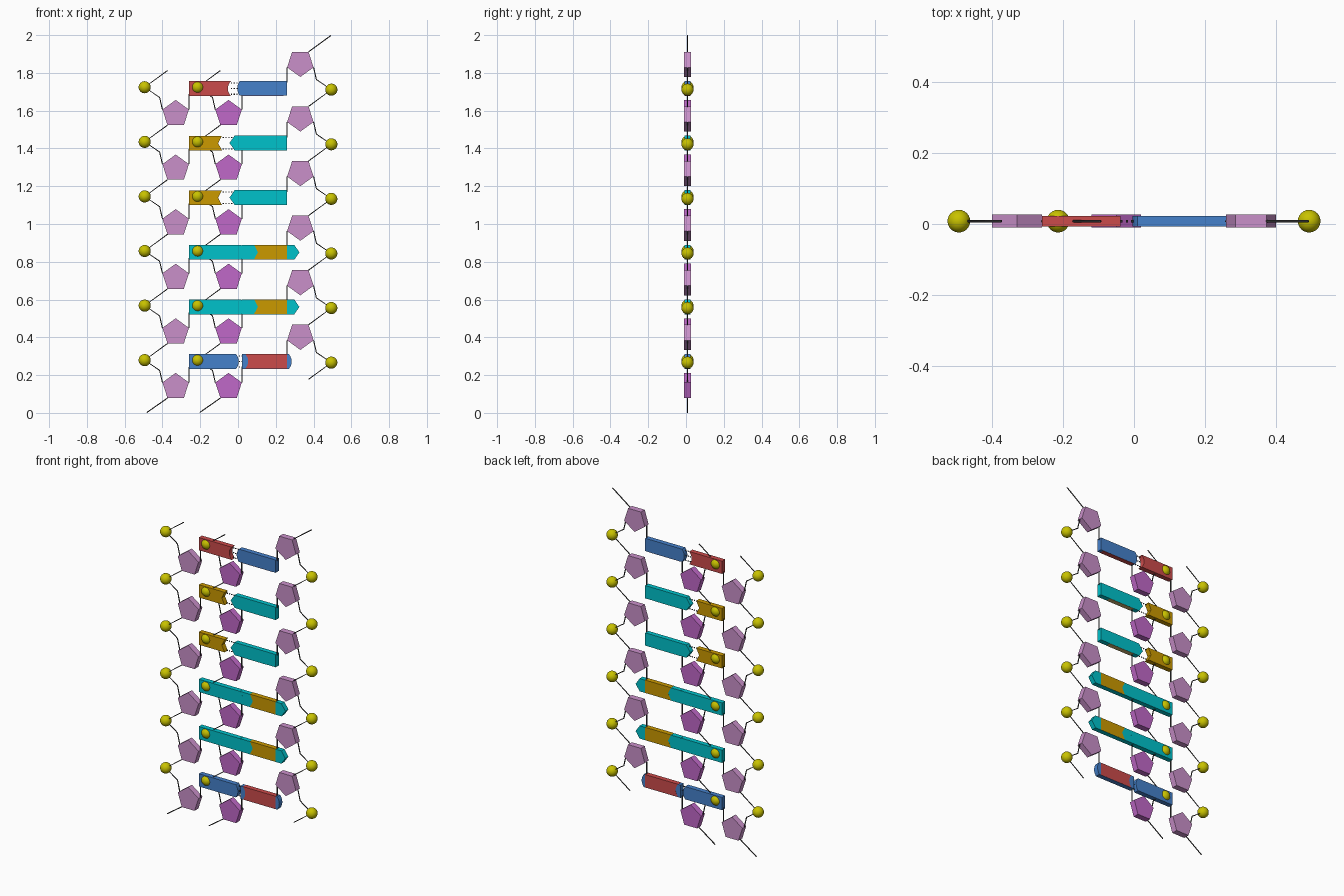
import bpy, bmesh, math

if "Cube" in bpy.data.objects:
    bpy.data.objects.remove(bpy.data.objects["Cube"])

Y = 0.008                      # common mid-plane
STEP, ROWS, TURN = 0.289, 6, 1.99
R = 0.0737                     # sugar pentagon radius


def material(name, r, g, b):
    m = bpy.data.materials.new(name)
    m.diffuse_color = (r, g, b, 1)
    m.use_nodes = True
    m.node_tree.nodes["Principled BSDF"].inputs["Base Color"].default_value = m.diffuse_color
    return m


SUGAR = material("pale_violet", 0.59, 0.28, 0.59)
SUGAR_MID = material("violet", 0.53, 0.14, 0.58)
YELLOW = material("yellow", 0.58, 0.54, 0.0)
DARK = material("dark_grey", 0.06, 0.06, 0.06)
BASE_MATS = {
    "G": material("blue", 0.06, 0.22, 0.60),
    "C": material("red", 0.60, 0.07, 0.07),
    "A": material("cyan", 0.0, 0.54, 0.60),
    "T": material("ochre", 0.60, 0.32, 0.0),
    "U": material("tan", 0.60, 0.45, 0.16),
}
NAMES = {"G": "round_tip_base", "C": "round_notch_base", "A": "point_tip_base",
         "T": "point_notch_base", "U": "point_notch_base_tan"}


def new_object(name, bm, mat):
    me = bpy.data.meshes.new(name)
    bmesh.ops.recalc_face_normals(bm, faces=bm.faces)
    bm.to_mesh(me)
    bm.free()
    me.materials.append(mat)
    ob = bpy.data.objects.new(name, me)
    bpy.context.collection.objects.link(ob)
    return ob


def prism(name, pts, depth, mat):
    """Extrude an x-z outline along y, centred on the mid-plane."""
    bm = bmesh.new()
    face = bm.faces.new([bm.verts.new((x, Y - depth / 2, z)) for x, z in pts])
    ext = bmesh.ops.extrude_face_region(bm, geom=[face])
    for v in ext["geom"]:
        if isinstance(v, bmesh.types.BMVert):
            v.co.y += depth
    return new_object(name, bm, mat)


def rods(name, paths):
    """Thin round links along x-z polylines."""
    cu = bpy.data.curves.new(name, "CURVE")
    cu.dimensions = "3D"
    cu.bevel_depth = 0.0032
    cu.bevel_resolution = 1
    cu.use_fill_caps = True
    for path in paths:
        s = cu.splines.new("POLY")
        s.points.add(len(path) - 1)
        for p, (x, z) in zip(s.points, path):
            p.co = (x, Y, z, 1)
    cu.materials.append(DARK)
    bpy.context.collection.objects.link(bpy.data.objects.new(name, cu))


def ball(name, x, z):
    bm = bmesh.new()
    bmesh.ops.create_uvsphere(bm, u_segments=24, v_segments=16, radius=0.032)
    for f in bm.faces:
        f.smooth = True
    ob = new_object(name, bm, YELLOW)
    ob.location = (x, Y, z)


def base_outline(kind):
    """Bar starting at x = 0 with a matching tip or notch at its far end."""
    h = 0.039
    length, bulge = {"G": (0.25, 0.014), "C": (0.222, -0.016), "A": (0.278, 0.027),
                     "T": (0.175, -0.02), "U": (0.175, -0.02)}[kind]
    n = 10 if kind in "GC" else 2
    end = []
    for i in range(n + 1):
        t = 2 * i / n - 1
        end.append((length + bulge * (1 - t * t), h * t))
    return [(0, -h)] + end + [(0, h)]


def strand(label, sequence, dx, flip, sugar_mat, tail, depth):
    def place(x, z):
        return (-x, TURN - z) if flip else (x + dx, z)

    paths = []
    for i, kind in enumerate(sequence):
        dz = i * STEP
        cx, cz = -0.33, 0.138 + dz
        # sugar
        pent = [(cx + R * math.cos(math.radians(90 + 72 * k)),
                 cz + R * math.sin(math.radians(90 + 72 * k))) for k in range(5)]
        prism(f"{label}_sugar_{i}", [place(*p) for p in pent], 0.037, sugar_mat)
        # phosphate
        ph = (-0.494, 0.279 + dz)
        ball(f"{label}_phosphate_{i}", *place(*ph))
        # base
        bz = 0.272 + dz
        pts = [place(-0.26 + x, bz + z) for x, z in base_outline(kind)]
        prism(f"{label}_{NAMES[kind]}_{i}", pts, depth, BASE_MATS[kind])
        # backbone links
        if i == 0:
            paths.append([tail, place(*pent[2])])
        paths.append([place(*p) for p in (pent[1], (-0.415, 0.225 + dz), ph,
                                          (pent[2][0], pent[2][1] + STEP))])
        paths.append([place(*pent[4]), place(-0.26, bz - 0.03)])
    rods(f"{label}_backbone", paths)


strand("left", "GAATTC", 0, False, SUGAR, (-0.483, 0.002), 0.03)
strand("middle", "GAAUUC", 0.28, False, SUGAR_MID, (-0.203, 0.002), 0.0296)
strand("right", "GAATTC", 0, True, SUGAR, (0.492, 1.998), 0.03)

# dotted bonds between left and right bases
dots = []
for i, kind in enumerate("GAATTC"):
    z0 = 0.272 + i * STEP
    x0 = {"G": 0.0, "A": 0.025, "T": -0.085, "C": -0.042}[kind]
    for off in ((-0.03, 0, 0.03) if kind in "GC" else (-0.03, 0.03)):
        for k in range(4):
            x = x0 + 0.004 + k * 0.015
            dots.append([(x, z0 + off), (x + 0.006, z0 + off)])
rods("dotted_bonds", dots)
